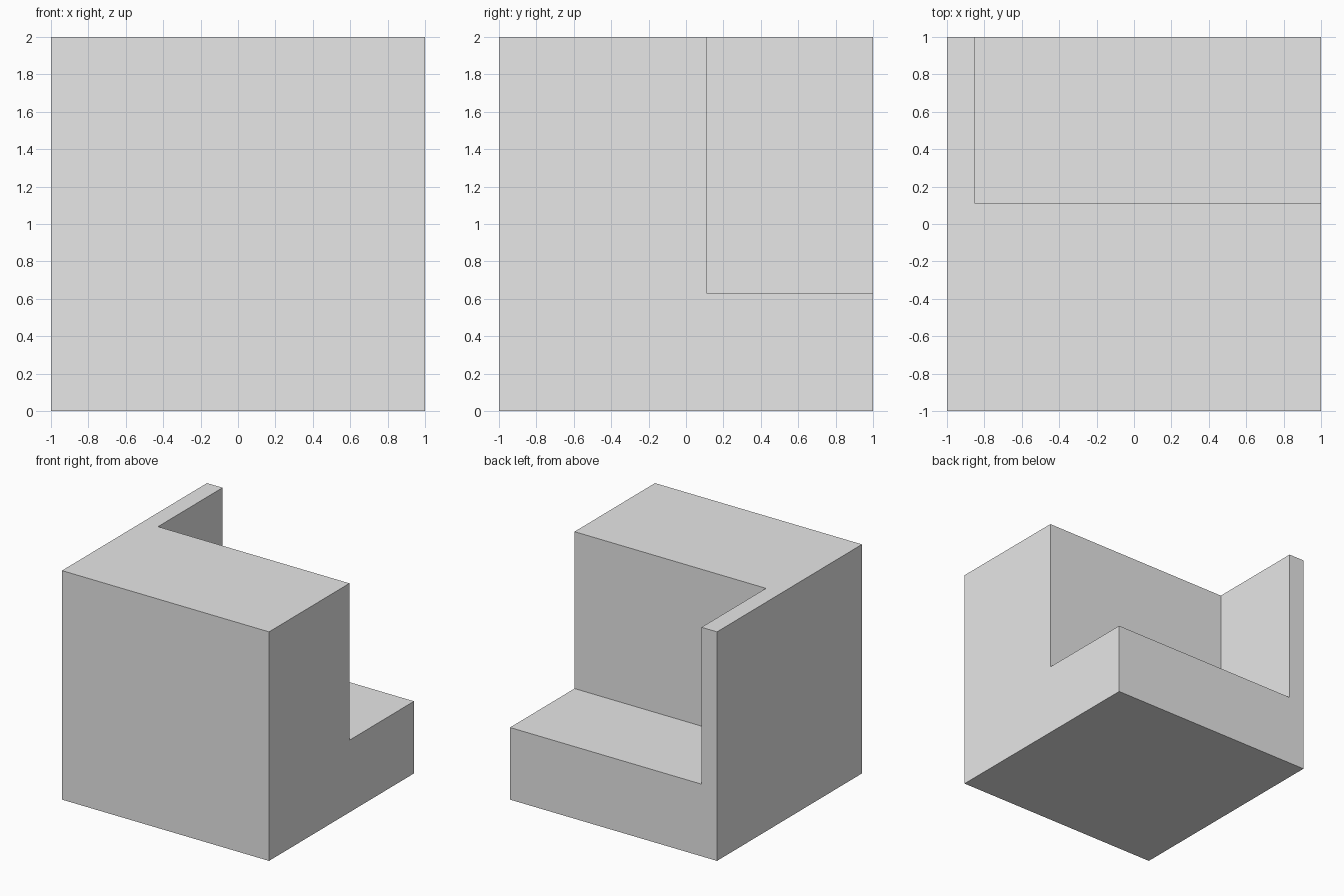
import bpy
from mathutils import Vector

# Remove the default cube
old = bpy.data.objects.get("Cube")
if old:
    bpy.data.objects.remove(old, do_unlink=True)

# Single grey material
GREY = (0.8, 0.8, 0.8, 1.0)
grey = bpy.data.materials.new("plain_grey")
grey.use_nodes = True
grey.diffuse_color = GREY
grey.node_tree.nodes["Principled BSDF"].inputs["Base Color"].default_value = GREY


def box(name, low, high):
    """Add a box spanning two opposite corners."""
    low, high = Vector(low), Vector(high)
    bpy.ops.mesh.primitive_cube_add(size=1, location=(low + high) / 2)
    obj = bpy.context.object
    obj.name = name
    obj.scale = high - low
    bpy.ops.object.transform_apply(location=True, rotation=False, scale=True)
    obj.data.materials.append(grey)
    return obj


# Solid cube, and a cutter that overshoots its open sides
block = box("notched_block", (-1, -1, 0), (1, 1, 2))
cutter = box("notch_cutter", (-0.85, 0.11, 0.63), (1.5, 1.5, 2.5))
cutter.hide_render = True

# Cut the notch out of the upper back left corner
notch = block.modifiers.new("notch", "BOOLEAN")
notch.operation = "DIFFERENCE"
notch.solver = "EXACT"
notch.object = cutter
bpy.ops.object.select_all(action="DESELECT")
block.select_set(True)
bpy.context.view_layer.objects.active = block
bpy.ops.object.modifier_apply(modifier=notch.name)
bpy.data.objects.remove(cutter, do_unlink=True)
